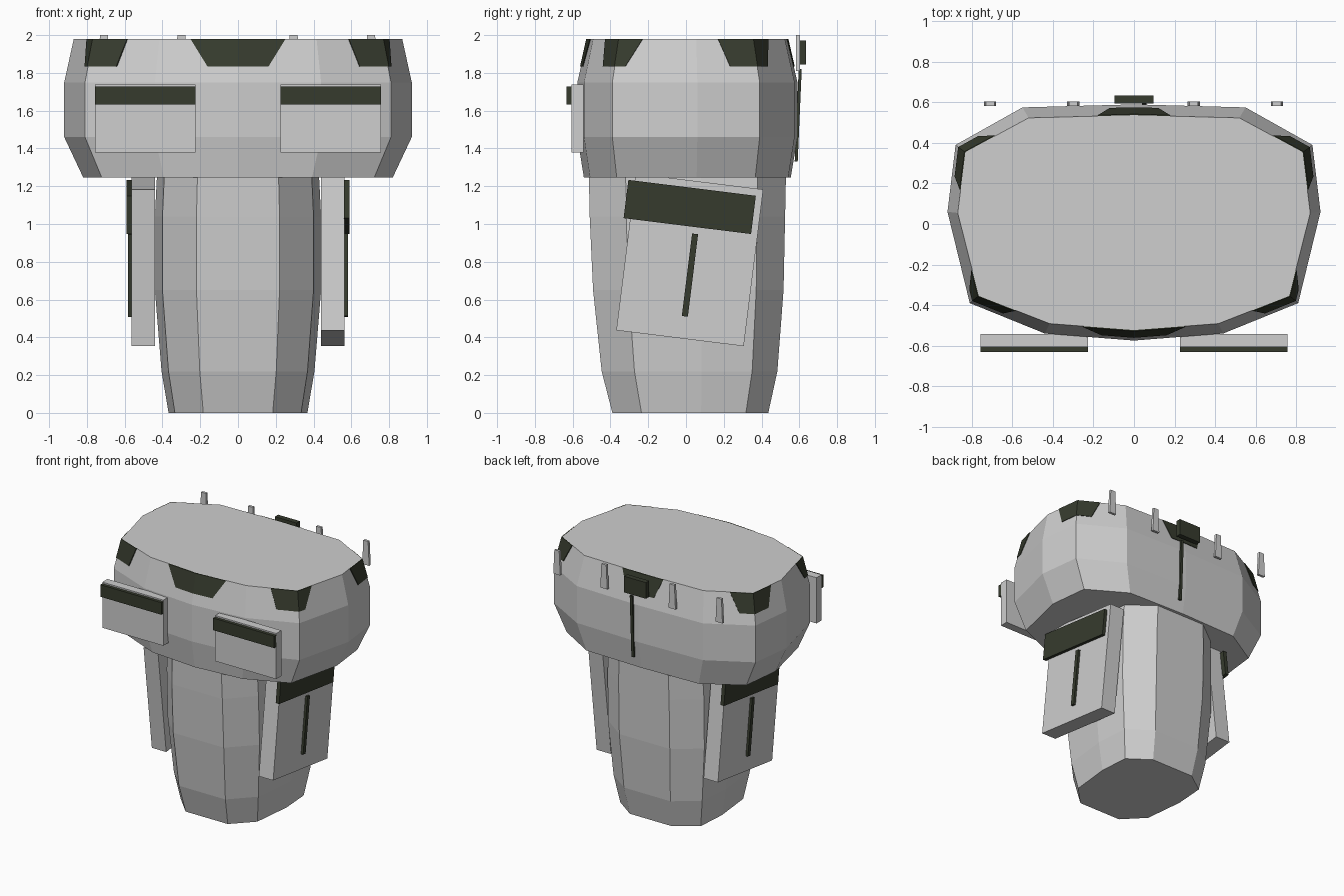
import bpy, bmesh, math
from mathutils import Matrix, Vector

if "Cube" in bpy.data.objects:
    bpy.data.objects.remove(bpy.data.objects["Cube"])


def material(name, c):
    m = bpy.data.materials.new(name)
    m.diffuse_color = (*c, 1)
    m.use_nodes = True
    m.node_tree.nodes["Principled BSDF"].inputs["Base Color"].default_value = m.diffuse_color
    return m


GREY = material("light_grey", (0.62, 0.62, 0.62))
DARK = material("dark_olive", (0.037, 0.044, 0.027))


def finish(bm, name, mat):
    bmesh.ops.recalc_face_normals(bm, faces=bm.faces)
    me = bpy.data.meshes.new(name)
    bm.to_mesh(me)
    bm.free()
    me.materials.append(mat)
    ob = bpy.data.objects.new(name, me)
    bpy.context.collection.objects.link(ob)
    return ob


def mirrored(half):
    # half runs front to back on +x; close the loop on -x
    return half + [(-x, y) for x, y in reversed(half) if x > 0]


def loft(name, section, levels, mat):
    bm = bmesh.new()
    rings = [[bm.verts.new((x * sx, y * sy + dy, z)) for x, y in section]
             for z, sx, sy, dy in levels]
    n = len(section)
    for a, b in zip(rings, rings[1:]):
        for i in range(n):
            j = (i + 1) % n
            bm.faces.new((a[i], a[j], b[j], b[i]))
    bm.faces.new(rings[0])
    bm.faces.new(rings[-1])
    return finish(bm, name, mat)


def box(name, lo, hi, mat, top_taper=1.0):
    bm = bmesh.new()
    bmesh.ops.create_cube(bm, size=1)
    for v in bm.verts:
        if v.co.z > 0:
            v.co.x *= top_taper
        v.co = Vector([(l + h) / 2 + c * (h - l) for l, h, c in zip(lo, hi, v.co)])
    return finish(bm, name, mat)


# lower torso: tapered faceted column
waist = mirrored([(0.22, -0.515), (0.40, -0.32), (0.44, 0.08), (0.42, 0.38), (0.22, 0.53)])
loft("lower_torso", waist, [(0, .835, .79, .017), (.22, .92, .89, .012), (.65, 1, .965, .005),
                            (1.04, 1, .99, 0), (1.3, .97, 1, 0)], GREY)

# upper torso: wide faceted shell
chest = mirrored([(0, -.575), (.44, -.54), (.81, -.39), (.92, .06), (.88, .39), (.55, .575), (0, .59)])
chest_levels = [(1.245, .89, .94, 0), (1.46, 1, 1, 0), (1.75, 1, 1, 0), (1.98, .945, .91, 0)]
loft("upper_torso", chest, chest_levels, GREY)


# dark rim patches wrapped round chosen corners of the shell
def rim_patch(name, i, before, after):
    n = len(chest)

    def point(k, t, z):
        f = (z - 1.75) / 0.23
        p = Vector(chest[i]).lerp(Vector(chest[k % n]), t)
        p = Vector((p.x * (1 - .055 * f), p.y * (1 - .09 * f)))
        return p

    bm = bmesh.new()
    layers = []
    for off in (-0.004, 0.005):
        rows = []
        for r, z in enumerate((1.833, 1.98)):
            row = [point(i - 1, before[r], z), point(i, 0, z), point(i + 1, after[r], z)]
            rows.append([bm.verts.new((*(p + p.normalized() * off), z)) for p in row])
        layers.append(rows)
    (a, b), (c, d) = layers
    inner, outer = a + b[::-1], c + d[::-1]
    for lo, hi in ((a, b), (c, d)):
        for k in (0, 1):
            bm.faces.new((lo[k], lo[k + 1], hi[k + 1], hi[k]))
    for k in range(6):
        j = (k + 1) % 6
        bm.faces.new((inner[k], inner[j], outer[j], outer[k]))
    return finish(bm, name, DARK)


# (bottom, top) fractions along the neighbouring edges
rim_patch("front_rim_patch", 0, (.37, .60), (.37, .60))
rim_patch("back_rim_patch", 6, (.22, .34), (.22, .34))
for name, i, b, a in (("front_corner_patch", 2, (.42, .52), (.13, .31)),
                      ("back_corner_patch", 4, (.45, .62), (.30, .47))):
    rim_patch(name + "_right", i, b, a)
    rim_patch(name + "_left", 12 - i, a, b)

# chest pouches with dark flaps
for side, s in (("right", 1), ("left", -1)):
    x0, x1 = sorted((s * .226, s * .758))
    box("chest_pouch_" + side, (x0, -.607, 1.378), (x1, -.543, 1.738), GREY)
    box("pouch_flap_" + side, (x0, -.632, 1.632), (x1, -.605, 1.727), DARK)

# tilted side panels, the left one turned half round
for side, s in (("right", 0), ("left", math.pi)):
    place = (Matrix.Translation((0, .02, .81)) @ Matrix.Rotation(s, 4, 'Z')
             @ Matrix.Rotation(math.radians(-7.1), 4, 'X'))
    for ob in (box("side_panel_" + side, (.44, -.34, -.418), (.565, .34, .418), GREY),
               box("side_band_" + side, (.56, -.375, .176), (.59, .305, .38), DARK),
               box("side_strap_" + side, (.56, -.005, -.30), (.583, .027, .14), DARK)):
        ob.data.transform(place)

# small tabs along the back rim
for k, x in enumerate((-.71, -.30, .295, .705)):
    box("back_tab_%d" % (k + 1), (x - .03, .583, 1.81), (x + .03, .603, 2.0), GREY, .7)

# back buckle and hanging strap
box("back_buckle", (-.095, .595, 1.845), (.095, .635, 1.972), DARK)
strap = box("back_strap", (.04, -.008, -.245), (.062, .008, .245), DARK)
strap.data.transform(Matrix.Translation((0, .594, 1.575)) @ Matrix.Rotation(math.radians(-2.5), 4, 'X'))
